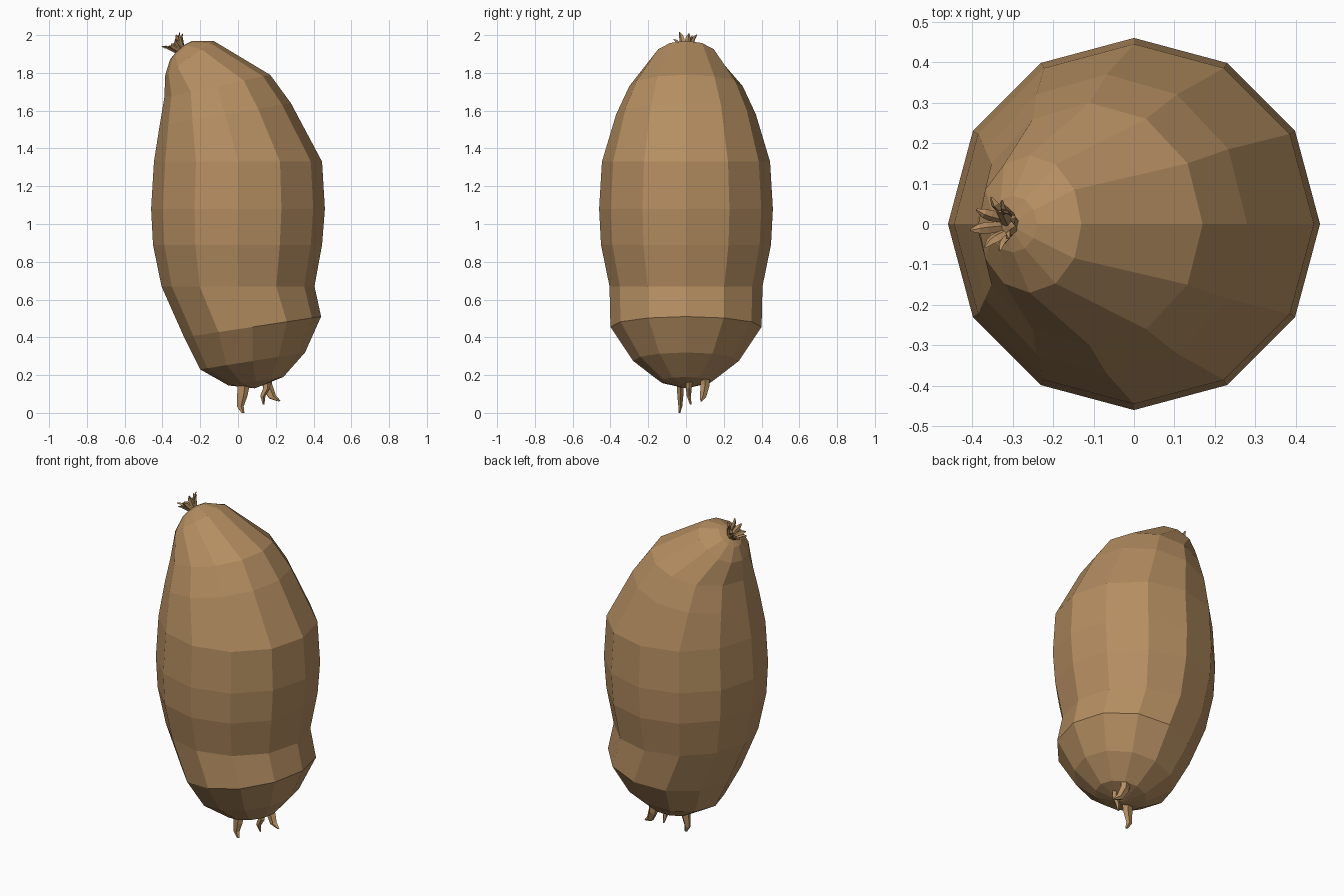
import bpy, bmesh, math
from mathutils import Vector

if "Cube" in bpy.data.objects:
    bpy.data.objects.remove(bpy.data.objects["Cube"])

mat = bpy.data.materials.new("brown_skin")
mat.diffuse_color = (0.46, 0.27, 0.12, 1)
mat.use_nodes = True
mat.node_tree.nodes["Principled BSDF"].inputs["Base Color"].default_value = mat.diffuse_color


def finish(bm, name):
    bmesh.ops.recalc_face_normals(bm, faces=bm.faces)
    me = bpy.data.meshes.new(name)
    bm.to_mesh(me)
    bm.free()
    me.materials.append(mat)
    ob = bpy.data.objects.new(name, me)
    bpy.context.collection.objects.link(ob)
    return ob


def loft(bm, loops, start=None, end=None):
    rows = [[bm.verts.new(p) for p in loop] for loop in loops]
    n = len(rows[0])
    for a, b in zip(rows, rows[1:]):
        for i in range(n):
            j = (i + 1) % n
            bm.faces.new((a[i], a[j], b[j], b[i]))
    for row, tip in ((rows[0], start), (rows[-1], end)):
        if tip is None:
            bm.faces.new(row)
        else:
            t = bm.verts.new(tip)
            for i in range(n):
                bm.faces.new((row[i], row[(i + 1) % n], t))


# Tuber body: left and right silhouette points plus half depth for each ring
rings = [
    (-0.05, 0.145, 0.24, 0.19, 0.14),
    (-0.20, 0.23, 0.355, 0.32, 0.28),
    (-0.285, 0.40, 0.44, 0.51, 0.40),
    (-0.405, 0.67, 0.405, 0.67, 0.405),
    (-0.45, 0.89, 0.445, 0.89, 0.45),
    (-0.46, 1.08, 0.46, 1.08, 0.46),
    (-0.445, 1.33, 0.445, 1.33, 0.445),
    (-0.415, 1.52, 0.28, 1.64, 0.37),
    (-0.39, 1.67, 0.17, 1.79, 0.30),
    (-0.385, 1.79, -0.13, 1.97, 0.17),
    (-0.36, 1.87, -0.24, 1.97, 0.07),
]
loops = []
for xl, zl, xr, zr, ry in rings:
    loop = []
    for i in range(12):
        a = math.tau * i / 12
        t = (1 + math.cos(a)) / 2
        loop.append((xl + (xr - xl) * t, ry * math.sin(a), zl + (zr - zl) * t))
    loops.append(loop)
bm = bmesh.new()
loft(bm, loops, (0.09, 0, 0.13), (-0.31, 0, 1.935))
finish(bm, "tuber_body")


def spike(bm, path, w, d, side, scales, sides=4):
    """Tapered bent spike: w along side, d across it."""
    pts = [Vector(p) for p in path]
    axis = (pts[-1] - pts[0]).normalized()
    u = (side - axis * side.dot(axis)).normalized()
    v = axis.cross(u)
    loops = []
    for p, s in zip(pts, scales):
        loops.append([p + u * w * s * math.cos(math.tau * i / sides)
                      + v * d * s * math.sin(math.tau * i / sides)
                      for i in range(sides)])
    loft(bm, loops)


# Bottom rootlets
bm = bmesh.new()
X = Vector((1, 0, 0))
spike(bm, [(0.03, -0.03, 0.19), (0.02, -0.03, 0.09), (0.01, -0.03, 0.035), (0.025, -0.035, 0.0)],
      0.04, 0.022, X, (1, 0.75, 0.5, 0.22), 5)
spike(bm, [(0.15, 0.02, 0.2), (0.15, 0.015, 0.13), (0.13, 0.015, 0.09), (0.135, 0.025, 0.045)],
      0.025, 0.02, X, (1, 0.8, 0.6, 0.2), 5)
spike(bm, [(0.14, 0.1, 0.23), (0.155, 0.1, 0.14), (0.18, 0.09, 0.085), (0.22, 0.08, 0.062)],
      0.036, 0.03, X, (1, 0.8, 0.6, 0.15), 5)
finish(bm, "rootlets")

# Crown of small sprouts around the tilted tip
bm = bmesh.new()
n = Vector((-0.62, 0, 0.78))
e1 = Vector((0.78, 0, 0.62))
e2 = Vector((0, 1, 0))
base = Vector((-0.31, 0, 1.925))
for i in range(8):
    a = math.tau * (i + 0.3) / 8
    out = e1 * math.cos(a) + e2 * math.sin(a)
    tan = -e1 * math.sin(a) + e2 * math.cos(a)
    h = (0.055, 0.07, 0.05)[i % 3]
    spike(bm, [base + out * 0.025, base + out * 0.04 + n * h * 0.5,
               base + out * 0.05 + n * h * 0.8, base + out * 0.068 + n * h],
          0.015, 0.008, tan, (0.8, 1, 0.8, 0.2))
# Tallest sprout
spike(bm, [base, (-0.325, 0.03, 1.96), (-0.315, 0.03, 1.985), (-0.33, 0.035, 2.0)],
      0.016, 0.008, X, (1, 1, 0.7, 0.1))
finish(bm, "crown_sprouts")
